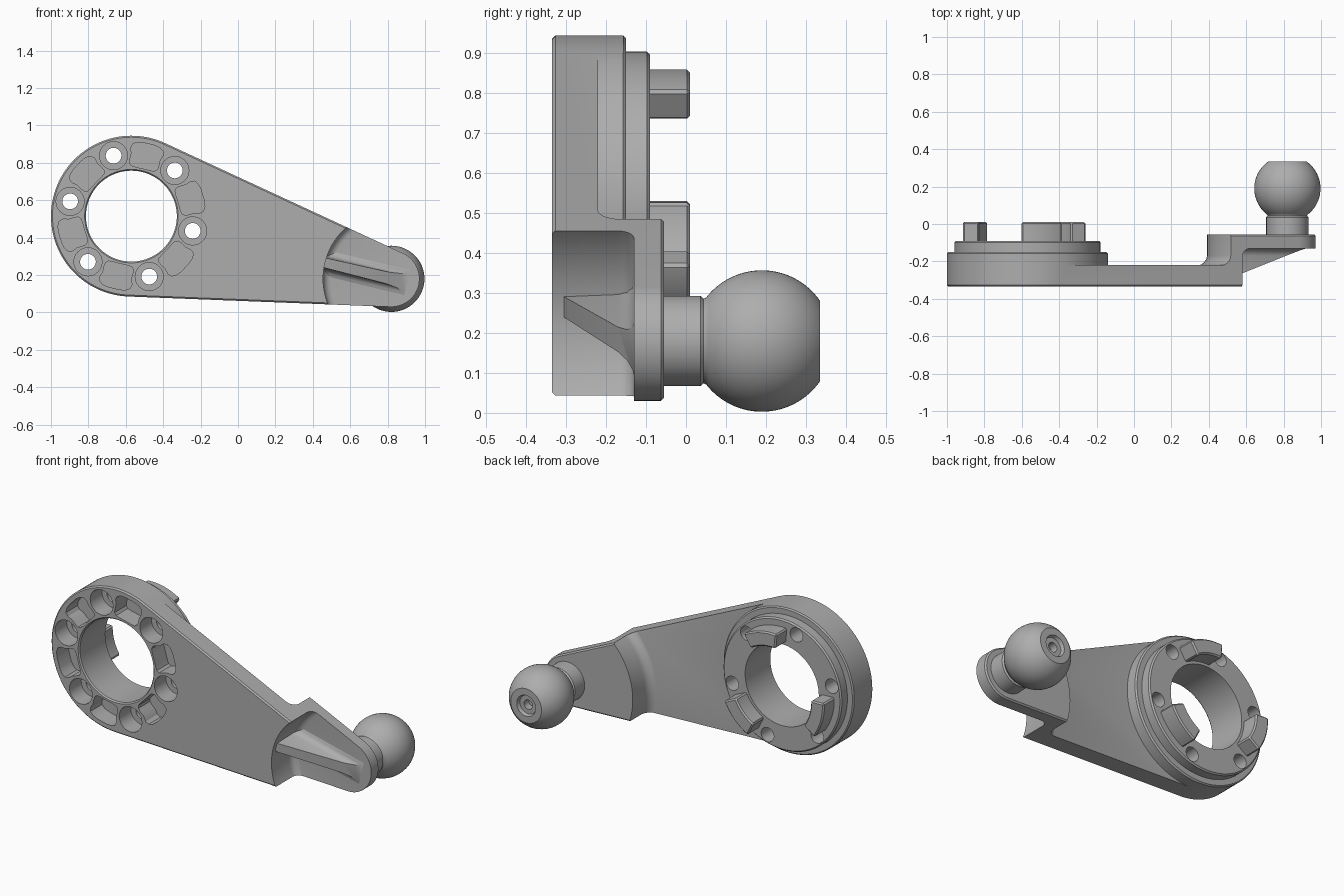
import bpy, bmesh
from math import radians, sin, cos, asin, atan2, hypot, degrees
from mathutils import Matrix, Vector

if "Cube" in bpy.data.objects:
    bpy.data.objects.remove(bpy.data.objects["Cube"])

grey = bpy.data.materials.new("satin grey")
grey.use_nodes = True
grey.diffuse_color = (0.42, 0.42, 0.42, 1)
grey.node_tree.nodes["Principled BSDF"].inputs["Base Color"].default_value = grey.diffuse_color

HUB, HUB_R = Vector((-0.57, 0.515)), 0.43     # centres in the x-z plane
TIP, TIP_R = Vector((0.82, 0.18)), 0.15
FRONT, BACK = -0.335, -0.055
span = TIP - HUB
axis = degrees(atan2(span.y, span.x))


def polar(c, r, deg):
    return (c[0] + r * cos(radians(deg)), c[1] + r * sin(radians(deg)))


def arc(c, r, a, b, n):
    return [polar(c, r, a + (b - a) * i / n) for i in range(n + 1)]


def finish(name, bm):
    bmesh.ops.recalc_face_normals(bm, faces=bm.faces)
    me = bpy.data.meshes.new(name)
    bm.to_mesh(me)
    bm.free()
    me.materials.append(grey)
    ob = bpy.data.objects.new(name, me)
    bpy.context.collection.objects.link(ob)
    return ob


def prism(name, pts, lo, hi, frame=Matrix()):
    """Outline in local x-z, extruded along local y."""
    bm = bmesh.new()
    rows = [[bm.verts.new(frame @ Vector((p[0], y, p[1]))) for p in pts] for y in (lo, hi)]
    for i in range(len(pts)):
        j = (i + 1) % len(pts)
        bm.faces.new((rows[0][i], rows[0][j], rows[1][j], rows[1][i]))
    for row in rows:
        bm.faces.new(row)
    return finish(name, bm)


def lathe(name, c, profile, n=96):
    """Profile of (radius, y) turned about a y-parallel axis, ends capped."""
    bm = bmesh.new()
    rings = []
    for r, y in profile:
        ring = [polar(c, r, 360 * i / n) for i in range(n)]
        rings.append([bm.verts.new((x, y, z)) for x, z in ring])
    for a, b in zip(rings, rings[1:]):
        for i in range(n):
            j = (i + 1) % n
            bm.faces.new((a[i], a[j], b[j], b[i]))
    bm.faces.new(rings[0])
    bm.faces.new(rings[-1])
    return finish(name, bm)


def apply(ob, mod):
    bpy.context.view_layer.objects.active = ob
    bpy.ops.object.modifier_apply(modifier=mod.name)


def boolean(ob, tool, op="DIFFERENCE"):
    mod = ob.modifiers.new("cut", "BOOLEAN")
    mod.operation, mod.solver, mod.object = op, "EXACT", tool
    apply(ob, mod)
    bpy.data.objects.remove(tool)


def bevel(ob, width, segments=1):
    mod = ob.modifiers.new("bevel", "BEVEL")
    mod.width, mod.segments = width, segments
    mod.limit_method, mod.angle_limit = "ANGLE", radians(40)
    apply(ob, mod)


# Arm body: tapered outline wrapped round the hub and the tip
spread = degrees(asin((HUB_R - TIP_R) / span.length))
top, low = axis + 90 - spread, axis - 90 + spread
outline = arc(HUB, HUB_R, top, low + 360, 64) + arc(TIP, TIP_R, low, top, 32)
arm = prism("arm", outline, FRONT, BACK)
bevel(arm, 0.008)

# Lower the back of the arm, leaving the stepped hub and the raised tip
waste = prism("waste", [(-1.2, -0.2), (1.2, -0.2), (1.2, 1.2), (-1.2, 1.2)], -0.22, 0.3)
boolean(waste, lathe("hub_keep", HUB, [
    (0.431, -0.4), (0.431, -0.158), (0.423, -0.15), (0.39, -0.15),
    (0.39, -0.098), (0.382, -0.09)], 128))
boolean(waste, lathe("step_keep", TIP, [
    (0.5, -0.3), (0.48, -0.222), (0.462, -0.217), (0.444, -0.204),
    (0.433, -0.186), (0.43, -0.17), (0.43, 0.4)]))
boolean(arm, waste)

# Front pocket behind the ball, with a filleted floor
boolean(arm, lathe("pocket", TIP, [
    (0.365, -0.45), (0.365, -0.17), (0.362, -0.155), (0.353, -0.142),
    (0.34, -0.133), (0.325, -0.13)]))

# Hub bore
boolean(arm, lathe("bore", HUB, [(0.25, -0.45), (0.25, FRONT), (0.243, FRONT + 0.008), (0.243, 0.1)]))

# Counterbored bolt holes alternating with lightening pockets
half = [(0.398, 4.5), (0.396, 9), (0.386, 12.5), (0.365, 14), (0.335, 13.5),
        (0.305, 15), (0.285, 15.5), (0.27, 13.5), (0.264, 9), (0.262, 4)]
for k in range(6):
    a = axis + 60 * k
    boolean(arm, lathe("bolt_hole", polar(HUB, 0.337, a), [
        (0.075, -0.45), (0.075, -0.225), (0.042, -0.225), (0.042, 0.1)], 32))
    shape = [polar(HUB, r, a + 30 + d) for r, d in half]
    shape += [polar(HUB, r, a + 30 - d) for r, d in reversed(half)]
    boolean(arm, prism("kidney", shape, -0.45, -0.225))

# Drive teeth on the back of the hub
for k in range(3):
    mid = axis + 90 + 120 * k
    shape = arc(HUB, 0.345, mid - 19, mid + 19, 12) + arc(HUB, 0.258, mid + 19, mid - 19, 12)
    tooth = prism(f"drive_tooth_{k + 1}", shape, -0.1, 0.01)
    bevel(tooth, 0.008)

# Sloping stiffening rib in the pocket, with a flared foot
along = Vector((span.x, 0, span.y)).normalized()
across = Vector((-along.z, 0, along.x))
depth = Vector((0, 1, 0))


def frame(x_dir, y_dir):
    m = Matrix((x_dir, y_dir, depth)).transposed().to_4x4()
    m.translation = (HUB.x, 0, HUB.y)
    return m


side = [(0.075, -0.1), (0.075, -0.128), (0.055, -0.134), (0.04, -0.147), (0.032, -0.17), (0.025, -0.34)]
section = side + [(-v, y) for v, y in reversed(side)]
rib = prism("rib", section, 1.03, 1.53, frame(across, along))
slope = [(1.02, -0.31), (1.06, -0.308), (1.52, -0.129), (1.52, -0.11), (1.02, -0.11)]
boolean(rib, prism("rib_slope", slope, -0.1, 0.1, frame(along, across)), "INTERSECT")

# Ball stud: neck, truncated ball and stepped recess in the end
ball_y, ball_r = 0.19, 0.177
ball = [(ball_r * sin(radians(t)), ball_y - ball_r * cos(radians(t)))
        for t in [38 + 107 * i / 32 for i in range(33)]]
lathe("ball_stud", TIP, [(0.113, -0.08), (0.113, 0.036), (0.106, 0.044)] + ball + [
    (0.062, ball[-1][1]), (0.055, 0.315), (0.028, 0.315), (0.028, 0.27)], 64)

# Smooth shading that keeps crisp edges
bpy.ops.object.select_all(action="DESELECT")
for ob in bpy.context.collection.objects:
    if ob.type == "MESH" and grey.name in ob.data.materials:
        ob.select_set(True)
        bpy.context.view_layer.objects.active = ob
bpy.ops.object.shade_smooth_by_angle(angle=radians(30))
